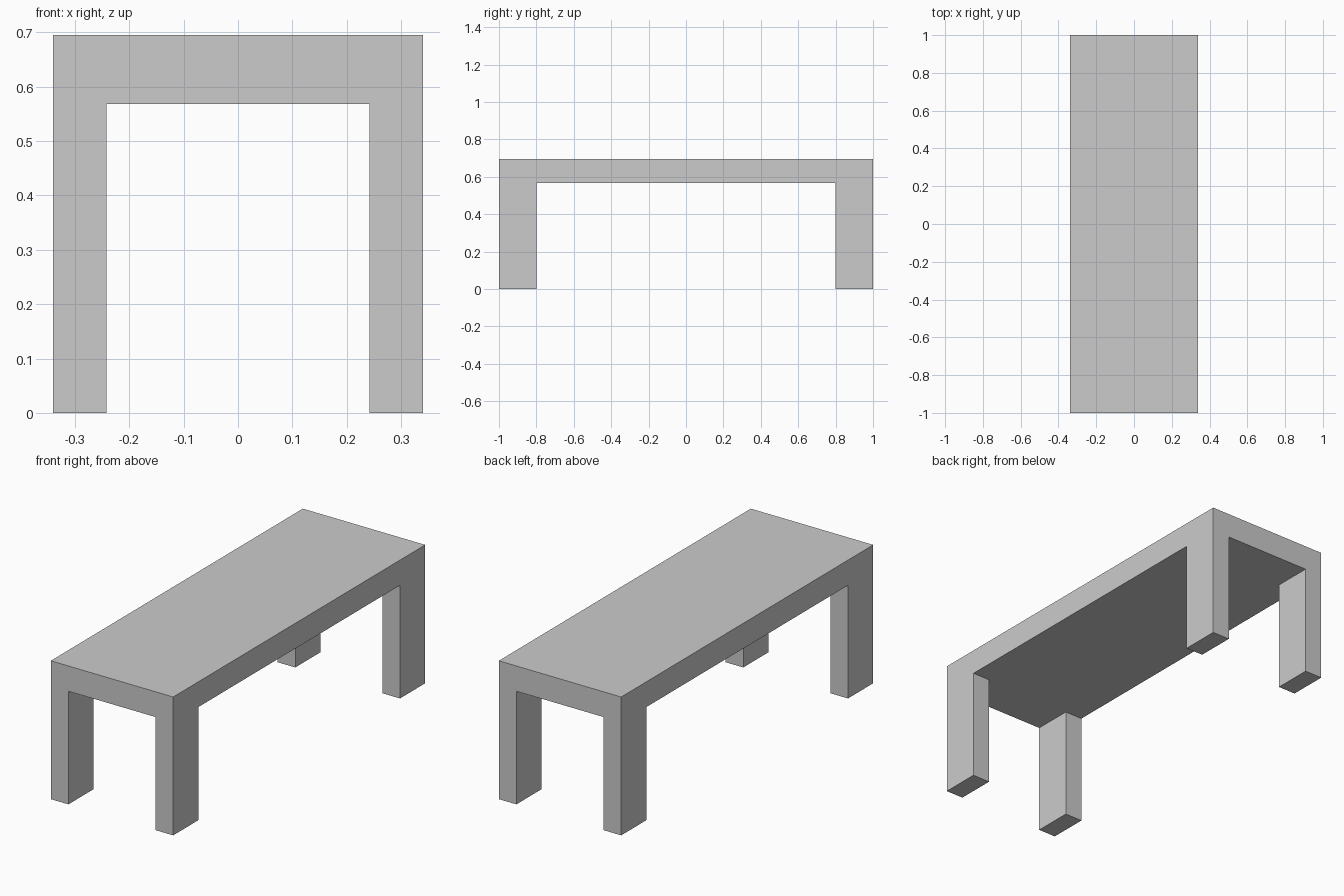
import bpy, bmesh
from mathutils import Vector

if "Cube" in bpy.data.objects:
    bpy.data.objects.remove(bpy.data.objects["Cube"])

HX, HY = 0.34, 1.0            # half width and half length
LEG_X, LEG_Y = 0.242, 0.80    # inner faces of the legs
UNDER, TOP = 0.568, 0.695     # underside and top of the slab

bm = bmesh.new()

# Table top slab
bmesh.ops.create_cube(bm, size=1)
bmesh.ops.scale(bm, vec=(2 * HX, 2 * HY, TOP - UNDER), verts=bm.verts)
bmesh.ops.translate(bm, vec=(0, 0, (TOP + UNDER) / 2), verts=bm.verts)

# Cut lines that mark out the four leg corners
for axis, d in ((0, LEG_X), (1, LEG_Y)):
    for s in (-1, 1):
        co, no = Vector(), Vector()
        co[axis], no[axis] = s * d, 1
        bmesh.ops.bisect_plane(bm, geom=bm.verts[:] + bm.edges[:] + bm.faces[:],
                               plane_co=co, plane_no=no)

# Legs pulled down from the corners, flush with the slab sides
bm.normal_update()
corners = []
for f in bm.faces:
    c = f.calc_center_median()
    if f.normal.z < -0.9 and abs(c.x) > LEG_X and abs(c.y) > LEG_Y:
        corners.append(f)
res = bmesh.ops.extrude_face_region(bm, geom=corners)
for v in res["geom"]:
    if isinstance(v, bmesh.types.BMVert):
        v.co.z = 0
bmesh.ops.delete(bm, geom=[f for f in corners if f.is_valid], context='FACES_ONLY')

# Merge flush faces into clean flat panels
bmesh.ops.recalc_face_normals(bm, faces=bm.faces)
bmesh.ops.dissolve_limit(bm, angle_limit=0.01, verts=bm.verts, edges=bm.edges)

mesh = bpy.data.meshes.new("table")
bm.to_mesh(mesh)
bm.free()
bpy.context.collection.objects.link(bpy.data.objects.new("table", mesh))
